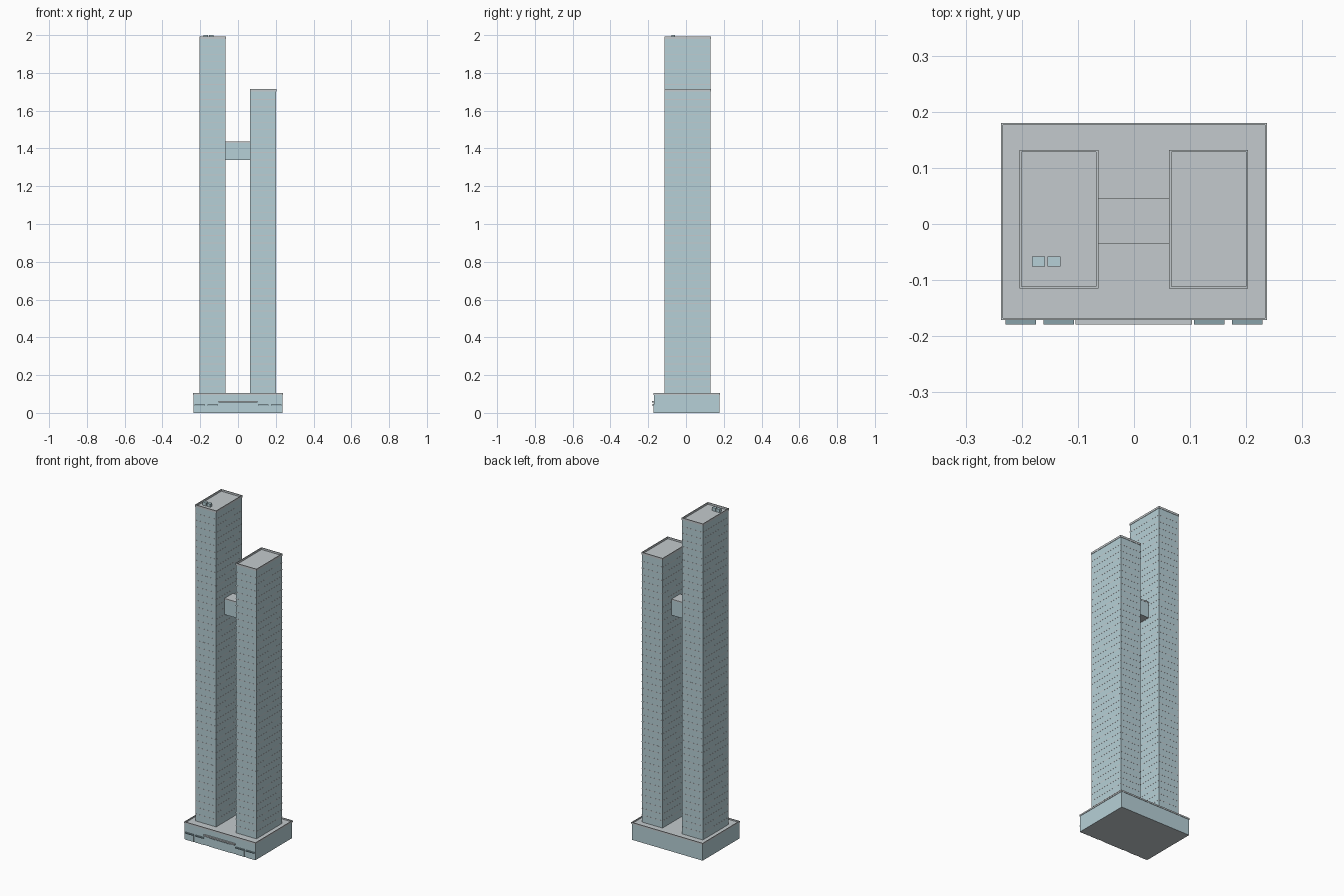
import bpy, bmesh

if "Cube" in bpy.data.objects:
    bpy.data.objects.remove(bpy.data.objects["Cube"])


def material(name, rgb):
    m = bpy.data.materials.new(name)
    m.diffuse_color = (*rgb, 1)
    m.use_nodes = True
    m.node_tree.nodes["Principled BSDF"].inputs["Base Color"].default_value = m.diffuse_color
    return m


GLASS = material("glass", (0.47, 0.63, 0.68))
STONE = material("stone", (0.55, 0.59, 0.61))
DARK = material("dark_glass", (0.25, 0.36, 0.40))


def finish(name, bm, mats):
    bmesh.ops.recalc_face_normals(bm, faces=bm.faces)
    me = bpy.data.meshes.new(name)
    bm.to_mesh(me)
    bm.free()
    for m in mats:
        me.materials.append(m)
    ob = bpy.data.objects.new(name, me)
    bpy.context.collection.objects.link(ob)
    return ob


def box(name, x0, x1, y0, y1, z0, z1, mat):
    bm = bmesh.new()
    bmesh.ops.create_cube(bm, size=1)
    for v in bm.verts:
        v.co = ((x0 + x1) / 2 + v.co.x * (x1 - x0),
                (y0 + y1) / 2 + v.co.y * (y1 - y0),
                (z0 + z1) / 2 + v.co.z * (z1 - z0))
    return finish(name, bm, [mat])


def block(name, x0, x1, y0, y1, profile):
    """Rectangular shell swept through (outset, z, material of the step above)."""
    bm = bmesh.new()
    rings = [[bm.verts.new(c) for c in ((x0 - o, y0 - o, z), (x1 + o, y0 - o, z),
                                        (x1 + o, y1 + o, z), (x0 - o, y1 + o, z))]
             for o, z, _ in profile]
    for a, b, step in zip(rings, rings[1:], profile):
        for i in range(4):
            j = (i + 1) % 4
            bm.faces.new((a[i], a[j], b[j], b[i])).material_index = step[2]
    for ring in (rings[0], rings[-1]):
        bm.faces.new(ring).material_index = 1
    return finish(name, bm, [GLASS, STONE])


def parapet(body_top, top, out, thick):
    """Profile of a slightly overhanging parapet round a sunken roof."""
    return [(0, body_top, 1), (out, body_top, 1), (out, top, 1),
            (out - thick, top, 1), (out - thick, body_top + 0.001, 1)]


# Podium with parapet
block("podium", -0.235, 0.235, -0.169, 0.178,
      [(0, 0, 0)] + parapet(0.096, 0.105, 0.0022, 0.004))


# Towers with a thin slab edge at every floor
def tower(name, x0, x1, top):
    base, body_top, pitch, out = 0.097, top - 0.012, 0.04, 0.0006
    prof = [(0, base, 0)]
    z = base + pitch
    while z < body_top - 0.01:
        prof += [(0, z, 1), (out, z, 1), (out, z + 0.004, 1), (0, z + 0.004, 0)]
        z += pitch
    block(name, x0, x1, -0.113, 0.130, prof + parapet(body_top, top, 0.002, 0.004))


tower("tall_tower", -0.2025, -0.0655, 1.992)
tower("short_tower", 0.0645, 0.2015, 1.714)

# Sky bridge
block("sky_bridge", -0.0655, 0.0645, -0.034, 0.044,
      [(0, 1.34, 0), (0, 1.43, 1), (0.001, 1.43, 1), (0.001, 1.437, 1)])

# Rooftop plant units
for i, x in enumerate((-0.170, -0.1425)):
    box(f"roof_unit_{i + 1}", x - 0.0115, x + 0.0115, -0.076, -0.058, 1.981, 2.0, GLASS)

# Entrance canopy and doors
box("entrance_canopy", -0.104, 0.103, -0.179, -0.169, 0.056, 0.064, STONE)
box("entrance_doors", -0.07, 0.07, -0.1715, -0.169, 0, 0.05, GLASS)

# Shopfront panels either side of the entrance
for side in (-1, 1):
    for i, x in enumerate((0.134, 0.202)):
        c = side * x
        label = f"{'left' if side < 0 else 'right'}_{i + 1}"
        box("shop_window_" + label, c - 0.027, c + 0.027, -0.1715, -0.169, 0, 0.04, GLASS)
        box("shop_awning_" + label, c - 0.027, c + 0.027, -0.179, -0.169, 0.04, 0.045, DARK)
